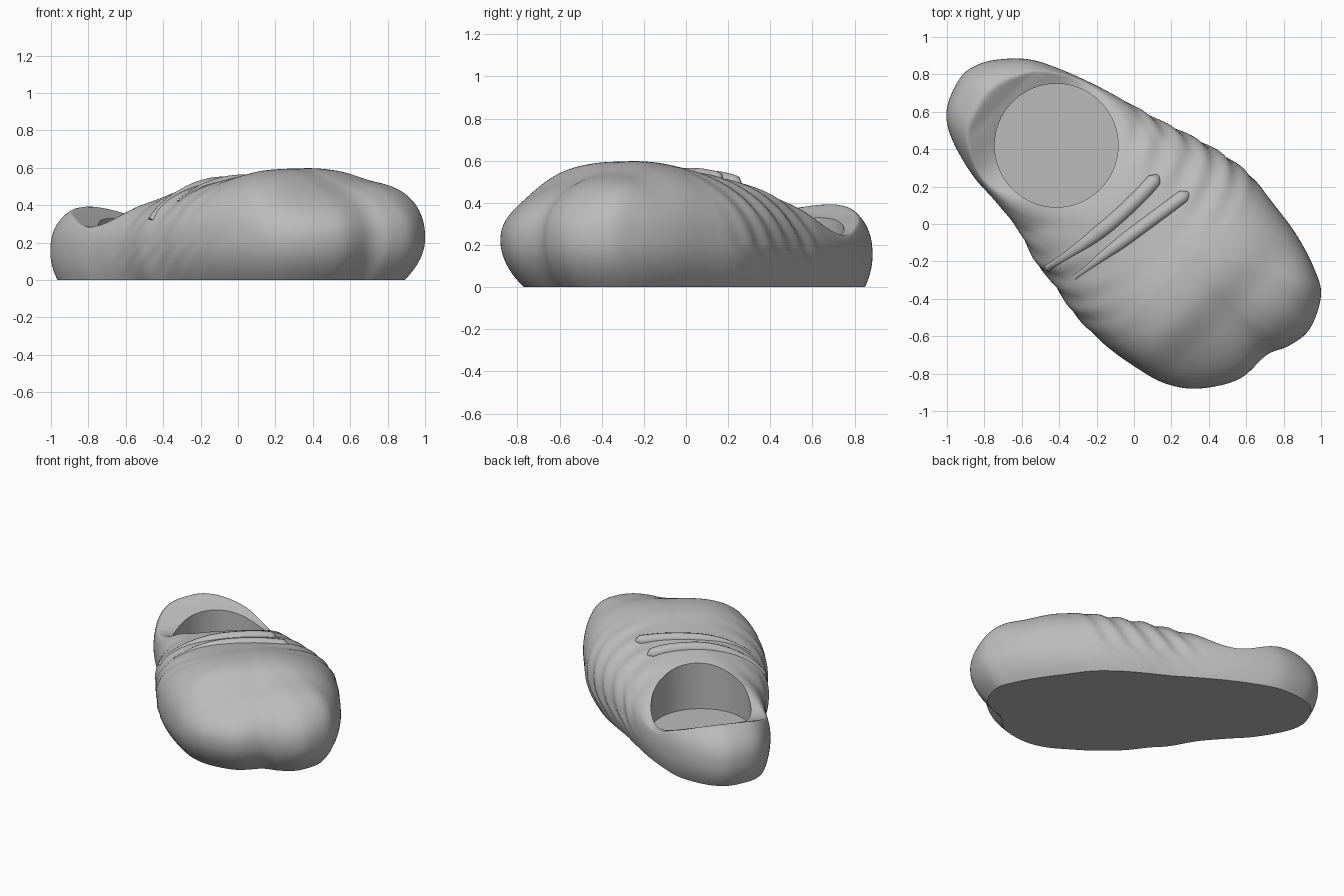
import bpy
import bmesh
import math
from mathutils import Vector
from mathutils.bvhtree import BVHTree

default_cube = bpy.data.objects.get("Cube")
if default_cube:
    bpy.data.objects.remove(default_cube, do_unlink=True)

# Single flat colour
grey = bpy.data.materials.new("soft_grey")
grey.use_nodes = True
grey.diffuse_color = (0.5, 0.5, 0.5, 1)
grey.node_tree.nodes["Principled BSDF"].inputs["Base Color"].default_value = (0.5, 0.5, 0.5, 1)

# Widest outline of the shoe seen from above, going around from the heel
OUTLINE = [(-.93, .78), (-1, .62), (-.98, .47), (-.87, .27), (-.74, .12), (-.62, -.03),
           (-.52, -.21), (-.43, -.32), (-.31, -.49), (-.15, -.65), (0, -.76), (.16, -.85),
           (.34, -.88), (.56, -.83), (.71, -.7), (.83, -.65), (.94, -.56), (1, -.38),
           (.96, -.23), (.87, -.06), (.76, .09), (.62, .26), (.46, .38), (.28, .48),
           (.12, .56), (0, .63), (-.2, .74), (-.4, .83), (-.56, .88), (-.72, .88), (-.84, .85)]

# Heights along the axis from heel to toe
CREST = [(-1.2, .6), (-1, .56), (-.75, .49), (-.4, .47), (-.25, .5), (-.1, .525),
         (0, .535), (.2, .565), (.35, .6), (.53, .615), (.7, .58), (.9, .57), (1.1, .54)]
COLLAR = [(-1.25, .38), (-1.08, .4), (-.95, .34), (-.75, .265), (-.6, .295),
          (-.45, .4), (-.27, .5), (-.12, .59), (0, .75), (1.1, .9)]
CENTRE = Vector((.08, -.06))
ROOT_HALF = math.sqrt(.5)
ROUNDNESS = 2.4


def catmull(a, b, c, d, f):
    return (2 * b + (c - a) * f + (2 * a - 5 * b + 4 * c - d) * f ** 2
            + (3 * b - a - 3 * c + d) * f ** 3) / 2


def along(table, s):
    """Smooth lookup of a height table."""
    s = min(max(s, table[0][0]), table[-1][0])
    last = len(table) - 1
    i = next(n for n in range(last) if s <= table[n + 1][0])
    near = [table[min(max(i + n, 0), last)][1] for n in (-1, 0, 1, 2)]
    return catmull(*near, (s - table[i][0]) / (table[i + 1][0] - table[i][0]))


def blend(low, high, value):
    f = min(max((value - low) / (high - low), 0), 1)
    return f * f * (3 - 2 * f)


def axes(p):
    """Distance along and across the shoe axis."""
    return (p.x - p.y) * ROOT_HALF, (p.x + p.y) * ROOT_HALF


def from_axes(s, t):
    return Vector(((s + t) * ROOT_HALF, (t - s) * ROOT_HALF))


def closed_outline(points, steps):
    points = [Vector(p) for p in points]
    count = len(points)
    return [catmull(*(points[(i + n) % count] for n in (-1, 0, 1, 2)), j / steps)
            for i in range(count) for j in range(steps)]


def soft_min(a, b, soft):
    h = max(soft - abs(a - b), 0) / soft
    return min(a, b) - h * h * soft / 4


def middle(s):
    return .15 + .07 * blend(-1, .8, s)


def folds(s, t, rise):
    """Slanting cloth wrinkles, strongest on the flanks near the ankle."""
    flank = blend(.15, .4, t) + .5 * blend(.2, .45, -t)
    zone = blend(-.6, -.3, s) * (1 - blend(.1, .45, s))
    return .008 * flank * zone * math.sin((s - .25 * rise) * 42)


def top_height(p, k):
    s, t = axes(p)
    mid = middle(s)
    crest = along(CREST, s) + .2 * t * blend(.5, .95, s)
    dome = mid + (crest - mid) * max(1 - k ** ROUNDNESS, 0) ** (1 / ROUNDNESS)
    dome += folds(s, t, math.sqrt(1 - k * k)) * blend(1, .9, k)
    collar = along(COLLAR, s) - .05 * t
    return soft_min(dome, collar, .012 + .05 * blend(-.85, -.5, s))


def finish(obj):
    obj.data.materials.clear()
    obj.data.materials.append(grey)
    bpy.ops.object.select_all(action="DESELECT")
    obj.select_set(True)
    bpy.context.view_layer.objects.active = obj
    bpy.ops.object.shade_smooth_by_angle(angle=math.radians(35))


def build_body():
    rim = closed_outline(OUTLINE, 8)
    bm = bmesh.new()
    rings = []

    # Rounded wall from the flat sole up to the widest line
    for i in range(10):
        f = i / 10
        ring = []
        for p in rim:
            s, t = axes(p)
            outward = (p - CENTRE).normalized()
            inset = (.045 + .07 * blend(-.2, .9, s)) * (1 - f) ** 2
            q = p + outward * (folds(s, t, f - 1) * f - inset)
            ring.append(bm.verts.new((q.x, q.y, middle(s) * f)))
        rings.append(ring)

    # Upper, closing over the top
    levels = 72
    for i in range(levels):
        k = math.cos(i / levels * math.pi / 2)
        ring = []
        for p in rim:
            q = CENTRE + (p - CENTRE) * k
            s, t = axes(p)
            ripple = folds(s, t, math.sqrt(1 - k * k)) * blend(.75, 1, k)
            q += (p - CENTRE).normalized() * ripple
            ring.append(bm.verts.new((q.x, q.y, top_height(q, k))))
        rings.append(ring)

    count = len(rim)
    for low, high in zip(rings, rings[1:]):
        for i in range(count):
            j = (i + 1) % count
            bm.faces.new((low[i], low[j], high[j], high[i]))
    peak = bm.verts.new((*CENTRE, top_height(CENTRE, 0)))
    for i in range(count):
        bm.faces.new((rings[-1][i], rings[-1][(i + 1) % count], peak))
    bm.faces.new(rings[0][::-1])
    bmesh.ops.recalc_face_normals(bm, faces=bm.faces)
    mesh = bpy.data.meshes.new("shoe_body")
    bm.to_mesh(mesh)
    surface = BVHTree.FromBMesh(bm)
    bm.free()
    obj = bpy.data.objects.new("shoe_body", mesh)
    bpy.context.collection.objects.link(obj)
    return obj, surface


def build_strap(name, start, bend, end, radius, surface):
    """Rounded cord draped across the instep."""
    curve = bpy.data.curves.new(name, "CURVE")
    curve.dimensions = "3D"
    curve.bevel_depth = radius
    curve.bevel_resolution = 4
    curve.use_fill_caps = True
    steps = 40
    spline = curve.splines.new("POLY")
    spline.points.add(steps)
    for i, point in enumerate(spline.points):
        f = i / steps
        a, b, c = (from_axes(*p) for p in (start, bend, end))
        p = a * (1 - f) ** 2 + b * 2 * f * (1 - f) + c * f * f
        hit = surface.ray_cast(Vector((p.x, p.y, 2)), Vector((0, 0, -1)))[0]
        height = hit.z if hit else .2
        point.co = (p.x, p.y, height - radius * (.25 + .2 * (1 - f)), 1)
        point.radius = max(math.sqrt(1 - blend(.94, 1, f)), .1) * (.5 + .5 * blend(0, .5, f))
    obj = bpy.data.objects.new(name, curve)
    bpy.context.collection.objects.link(obj)
    bpy.ops.object.select_all(action="DESELECT")
    obj.select_set(True)
    bpy.context.view_layer.objects.active = obj
    bpy.ops.object.convert(target="MESH")
    finish(bpy.context.object)


body, surface = build_body()

# Round foot opening
bpy.ops.mesh.primitive_cylinder_add(vertices=96, radius=.33, depth=1, location=(-.415, .42, .65))
cutter = bpy.context.object
cutter.name = "opening_cutter"
cutter.hide_render = True
cut = body.modifiers.new("foot_opening", "BOOLEAN")
cut.operation = "DIFFERENCE"
cut.solver = "EXACT"
cut.object = cutter
bpy.context.view_layer.objects.active = body
bpy.ops.object.modifier_apply(modifier=cut.name)
bpy.data.objects.remove(cutter, do_unlink=True)
finish(body)

# Instep straps
build_strap("rear_strap", (-.16, -.49), (-.06, -.1), (-.09, .28), .042, surface)
build_strap("front_strap", (-.02, -.42), (.03, -.05), (.09, .33), .038, surface)
